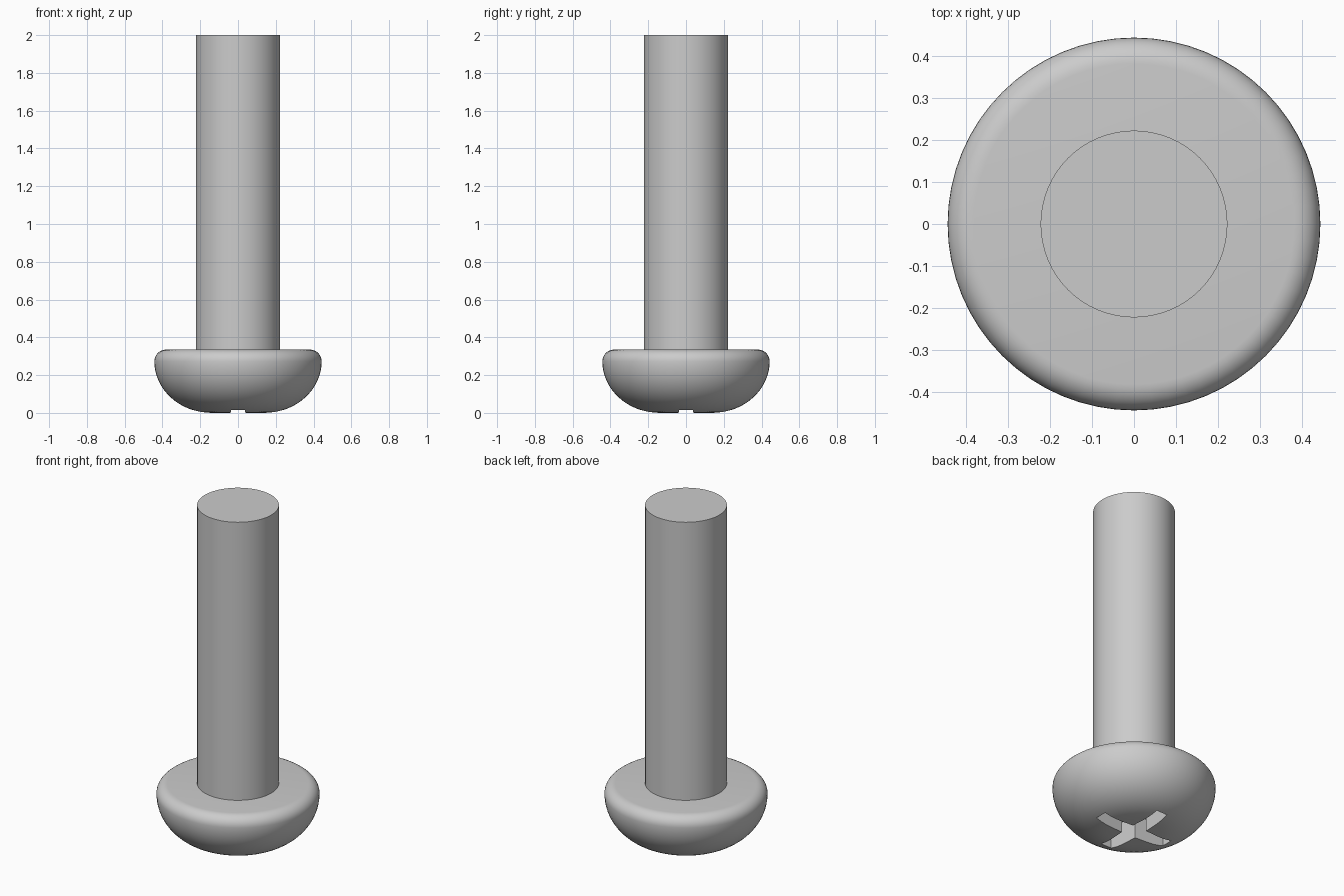
import bpy, bmesh
from math import sin, cos, pi, radians

SEGMENTS = 64
HEAD_TOP = 0.335
HEAD_RADIUS = 0.443

old = bpy.data.objects.get("Cube")
if old:
    bpy.data.objects.remove(old, do_unlink=True)

steel = bpy.data.materials.new("grey steel")
steel.use_nodes = True
colour = (0.6, 0.6, 0.6, 1)
steel.diffuse_color = colour
steel.node_tree.nodes["Principled BSDF"].inputs["Base Color"].default_value = colour


def finish(name, bm):
    bmesh.ops.recalc_face_normals(bm, faces=bm.faces)
    mesh = bpy.data.meshes.new(name)
    bm.to_mesh(mesh)
    bm.free()
    mesh.materials.append(steel)
    obj = bpy.data.objects.new(name, mesh)
    bpy.context.collection.objects.link(obj)
    return obj


def activate(obj):
    bpy.ops.object.select_all(action='DESELECT')
    obj.select_set(True)
    bpy.context.view_layer.objects.active = obj


def lathe(name, profile):
    """Turn a list of (radius, height) points into a capped solid."""
    bm = bmesh.new()
    rings = []
    for r, z in profile:
        angles = [2 * pi * i / SEGMENTS for i in range(SEGMENTS)]
        rings.append([bm.verts.new((r * cos(a), r * sin(a), z)) for a in angles])
    for low, high in zip(rings, rings[1:]):
        for i in range(SEGMENTS):
            j = (i + 1) % SEGMENTS
            bm.faces.new((low[i], low[j], high[j], high[i]))
    bm.faces.new(rings[0][::-1])
    bm.faces.new(rings[-1])
    return finish(name, bm)


def arc(cx, cz, rx, rz, start, end, steps):
    angles = [radians(start + (end - start) * i / steps) for i in range(steps + 1)]
    return [(cx + rx * cos(a), cz + rz * sin(a)) for a in angles]


# Rounded head: domed underside and a filleted upper rim
flat, fillet = 0.14, 0.062
rim = HEAD_TOP - fillet
dome = arc(flat, rim, HEAD_RADIUS - flat, rim, -90, 0, 16)
edge = arc(HEAD_RADIUS - fillet, rim, fillet, fillet, 0, 90, 8)
head = lathe("head", dome + edge[1:])

# Cross-shaped drive recess with slightly tapered arms
tip, half_tip, half_core, depth = 0.235, 0.036, 0.047, 0.14
bm = bmesh.new()
outline = []
for k in range(4):
    c, s = round(cos(k * pi / 2)), round(sin(k * pi / 2))
    for x, y in ((tip, -half_tip), (tip, half_tip), (half_core, half_core)):
        outline.append(bm.verts.new((x * c - y * s, x * s + y * c, -0.05)))
base = bm.faces.new(outline)
top = bmesh.ops.extrude_face_region(bm, geom=[base])["geom"]
bmesh.ops.translate(bm, vec=(0, 0, depth + 0.05),
                    verts=[v for v in top if isinstance(v, bmesh.types.BMVert)])
cutter = finish("recess_cutter", bm)
cutter.hide_render = True

cut = head.modifiers.new("recess", 'BOOLEAN')
cut.operation = 'DIFFERENCE'
cut.solver = 'EXACT'
cut.object = cutter
activate(head)
bpy.ops.object.modifier_apply(modifier=cut.name)
bpy.data.objects.remove(cutter, do_unlink=True)

# Plain cylindrical shank
shank = lathe("shank", [(0.222, HEAD_TOP - 0.01), (0.222, 2.0)])

for part in (head, shank):
    activate(part)
    bpy.ops.object.shade_smooth_by_angle(angle=radians(30))
